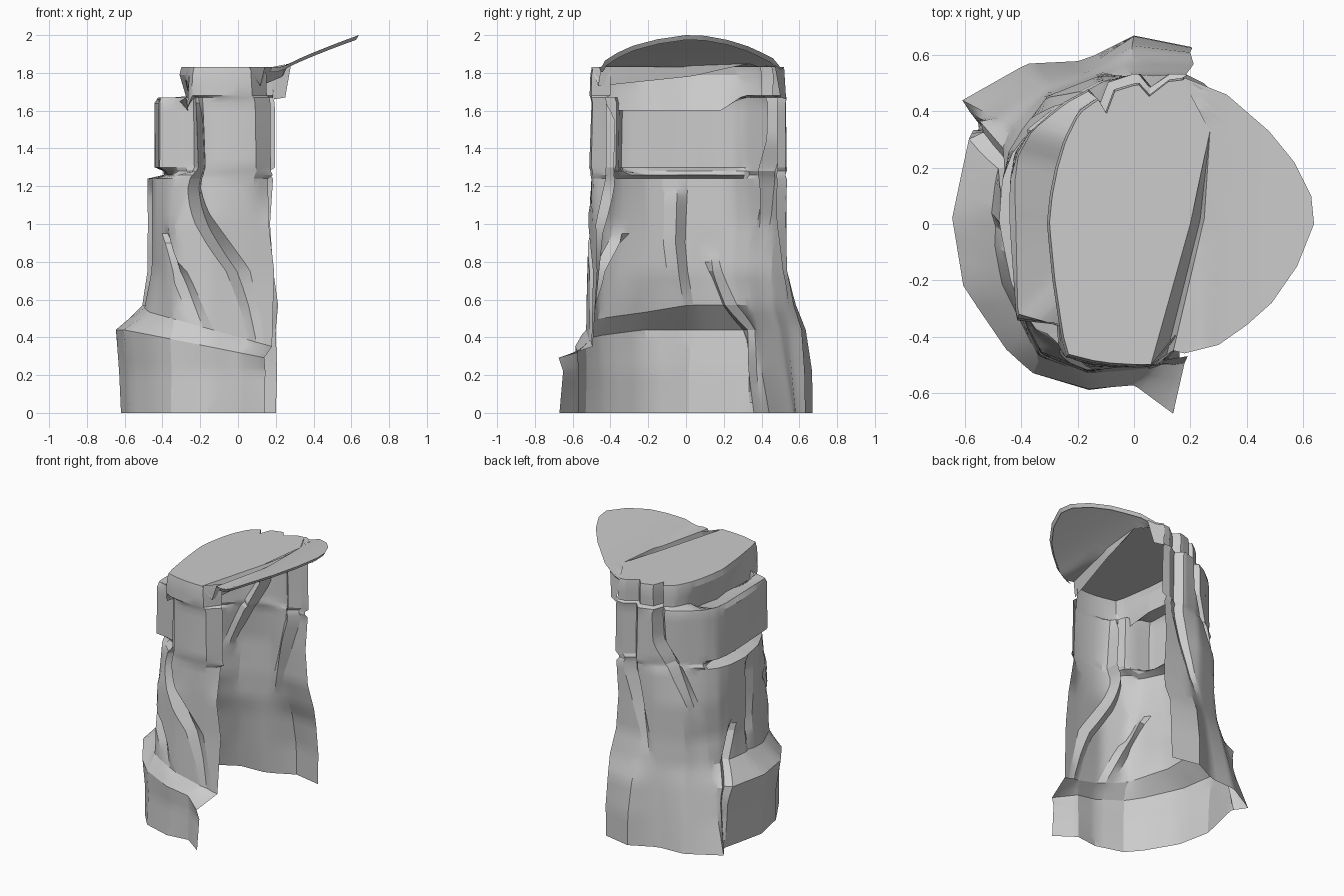
import bpy
import math
import random
from mathutils import Vector

random.seed(4)
if "Cube" in bpy.data.objects:
    bpy.data.objects.remove(bpy.data.objects["Cube"], do_unlink=True)

stone = bpy.data.materials.new("grey_stone")
stone.use_nodes = True
stone_colour = (0.6, 0.6, 0.6, 1)
stone.diffuse_color = stone_colour
stone.node_tree.nodes["Principled BSDF"].inputs["Base Color"].default_value = stone_colour


def along(points, position):
    """Point on a polyline, where whole numbers are its corners."""
    position = max(0, min(len(points) - 1, position))
    index = min(int(position), len(points) - 2)
    return Vector(points[index]).lerp(Vector(points[index + 1]), position - index)


def make_object(name, verts, faces):
    mesh = bpy.data.meshes.new(name)
    mesh.from_pydata(verts, [], faces)
    mesh.materials.append(stone)
    obj = bpy.data.objects.new(name, mesh)
    bpy.context.collection.objects.link(obj)
    bpy.ops.object.select_all(action="DESELECT")
    obj.select_set(True)
    bpy.context.view_layer.objects.active = obj
    bpy.ops.object.shade_smooth_by_angle(angle=math.radians(22))
    return obj


def make_grid(name, rows):
    """Skin equal-length rows of points with quads."""
    width = len(rows[0])
    verts = [point for row in rows for point in row]
    faces = []
    for j in range(len(rows) - 1):
        for i in range(width - 1):
            a = j * width + i
            faces.append((a + width, a + width + 1, a + 1, a))
    return make_object(name, verts, faces)


# Open outlines, from the front edge round the closed side to the back edge
base = [(.14, -.67), (0, -.57), (-.16, -.59), (-.36, -.53), (-.46, -.44),
        (-.6, -.22), (-.65, .02), (-.61, .18), (-.57, .36), (-.61, .44),
        (-.38, .57), (-.18, .58), (0, .67), (.2, .63)]
waist = [(.18, -.47), (.06, -.5), (-.16, -.52), (-.33, -.46), (-.38, -.37),
         (-.44, -.2), (-.48, 0), (-.47, .15), (-.44, .25), (-.4, .34),
         (-.3, .45), (-.12, .52), (0, .53), (.17, .53)]
block = [(.17, -.42), (.08, -.51), (-.13, -.5), (-.21, -.46), (-.24, -.36),
         (-.42, -.34), (-.44, 0), (-.44, .15), (-.42, .25), (-.37, .33),
         (-.25, .43), (-.12, .5), (0, .53), (.19, .53)]
crown = [(.15, -.4), (.06, -.51), (-.12, -.5), (-.24, -.47), (-.26, -.4),
         (-.29, -.2), (-.31, 0), (-.3, .1), (-.28, .2), (-.25, .3),
         (-.2, .4), (-.1, .47), (0, .5), (.18, .52)]

# Height, the two outlines mixed there, and the share of the second
levels = [(0, base, waist, .18), (.22, base, waist, .12), (.44, base, waist, 0),
          (.57, base, waist, .85), (.75, base, waist, 1), (1, waist, block, 0),
          (1.24, waist, block, .1), (1.26, waist, crown, .5),
          (1.28, block, crown, .3), (1.3, block, crown, 0),
          (1.64, block, crown, 0), (1.67, block, crown, .1),
          (1.68, block, crown, 1.45), (1.79, crown, block, 0)]
top_height = 1.83
ledge = range(4, 9)
gully = range(9, 12)


def ring(z, first, second, share):
    points = []
    for k in range(len(base)):
        a, b, s = first[k], second[k], share
        if 1 <= z < 1.5 and k not in ledge:
            # Front and back columns run past the ledge without a step
            a, b, s = waist[k], block[k], min(1, (z - 1) / .3)
        elif z < .8 and k in gully:
            # The back corner slopes gently down to the foot
            s = min(1, z / .68)
        elif z < .8 and k > gully[-1]:
            # The back shoulder is rounder and higher than the front one
            s = max(0, min(1, (z - .35) / .38))
        elif k not in ledge:
            s = min(1, s) if z else 0
        p = Vector(a).lerp(Vector(b), s)
        rough = .007 if 0 < z < 1.7 else 0
        p += Vector((random.uniform(-rough, rough), random.uniform(-rough, rough)))
        if k in (0, len(base) - 1) and .5 < z < 1.3:
            p.x += random.uniform(-.03, .03)
        # The shoulder above the foot sinks towards the open front edge
        sink = 0
        if p.y < 0 and .3 < z < .6:
            sink = (.2 if z < .5 else .28) * max(0, p.x + .6)
        # The recess under the crown dips behind the lip of the block
        if k in ledge and share > 1:
            sink = .08
        points.append((p.x, p.y, z - sink))
    return points


# Cracks in order round the wall: (outline position, height) going down, depth
cracks = [
    ([(3, 1.7), (2.8, 1.2), (1.6, .85), (.5, .53)], .09),
    ([(4.2, .97), (2.9, .74), (2, .54)], .045),
    ([(5.75, 1.24), (5.7, .9), (6, .45)], .04),
    ([(6.8, .86), (7.6, .6), (8.2, .35), (8.3, -.1)], .05),
    ([(11, 1.84), (10.9, 1.45), (10.2, 1.25), (9.3, .88)], .07),
    ([(12.4, 1.84), (12.4, 1.2), (12, .95), (11.2, .55)], .05),
]
crack_width = .3
fill = [6, 8, 10, 5, 12, 9, 6]


def crack_position(path, z):
    """Where a crack lies at height z; beyond its ends it keeps the end value."""
    if z >= path[0][1]:
        return path[0][0]
    for (a, top), (b, bottom) in zip(path, path[1:]):
        if z >= bottom:
            return a + (b - a) * (top - z) / (top - bottom)
    return path[-1][0]


def wall_row(points, z):
    """Sample an outline so that fixed columns follow the cracks, pressed in."""
    stops, pressed = [0], {}
    for path, depth in cracks:
        u = crack_position(path, z)
        run = (path[0][1] - z) / (path[0][1] - path[-1][1])
        if 0 <= run <= 1:
            fade = min(1, 2.5 * (1 - run))
            if path[0][1] < top_height:
                fade = min(fade, 8 * run)
            pressed[len(stops) + 1] = depth * fade
        stops += [u - crack_width, u, u + crack_width]
    stops.append(len(base) - 1)
    row = []
    for n in range(len(stops) - 1):
        p = along(points, stops[n])
        if n in pressed:
            inward = Vector((p.x + .1, p.y, 0)).normalized()
            p -= inward * pressed[n]
        row.append(p)
        count = fill[n // 3] if n % 3 == 0 else 1
        for m in range(1, count):
            row.append(along(points, stops[n] + (stops[n + 1] - stops[n]) * m / count))
    row.append(Vector(points[-1]))
    return row


# Rock wall: subdivided loft through the levels
rings = [ring(*level) for level in levels]
heights = [level[0] for level in levels] + [top_height]
rings.append([(x * .97, y * .985, top_height) for x, y, z in rings[-1]])
rows = []
for n in range(len(levels)):
    low, high = heights[n], heights[n + 1]
    steps = max(1, round((high - low) / .05))
    for s in range(steps):
        mixed = [Vector(a).lerp(Vector(b), s / steps) for a, b in zip(rings[n], rings[n + 1])]
        rows.append(wall_row(mixed, low + (high - low) * s / steps))
rows.append(wall_row(rings[-1], top_height))
make_grid("rock_wall", rows)


def lift(x):
    """Height of the overhanging slab, rising outwards."""
    t = max(0, min(1, (x - .24) / .4))
    return top_height + .17 * t ** .85


# Flat top, bounded by the wall rim and the edge of the open split
plate_edge = [(.06, -.5), (.2, 0), (.27, .33)]
wing_edge = [(.14, -.45), (.25, .02), (.27, .33)]
rim = [tuple(p) for p in rows[-1] if p.x < .055 or p.y > 0]
outline = rim + [(x, y, lift(x)) for x, y in reversed(plate_edge)]
make_object("top_plate", outline, [tuple(reversed(range(len(outline))))])

# V-shaped split between the flat top and the overhanging slab
samples = 12
split_rows = [[], [], []]
for i in range(samples + 1):
    t = 2 * i / samples
    left, right = along(plate_edge, t), along(wing_edge, t)
    middle = left.lerp(right, .7)
    drop = .05 * (2 - t)
    split_rows[0].append((left.x, left.y, lift(left.x)))
    split_rows[1].append((middle.x, middle.y, lift(middle.x) - drop))
    split_rows[2].append((right.x, right.y, lift(right.x)))
make_grid("top_split", split_rows)

# Overhanging slab with a thin turned-down lip
wing_inner = wing_edge + [tuple(rows[-1][-1].xy)]
wing_outer = [(.18, -.46), (.3, -.43), (.4, -.36), (.49, -.28), (.58, -.15),
              (.64, 0), (.63, .1), (.57, .22), (.48, .33), (.33, .46), (.18, .52)]
samples, bands = 30, 6
wing_rows = []
for j in range(bands + 1):
    row = []
    for i in range(samples + 1):
        inner = along(wing_inner, 3 * i / samples)
        p = inner.lerp(along(wing_outer, 10 * i / samples), j / bands)
        row.append((p.x, p.y, lift(p.x)))
    wing_rows.append(row)
wing_rows.append([(x - .015, y * .98, z - .025) for x, y, z in wing_rows[-1]])
make_grid("overhanging_slab", wing_rows)

# Torn flap hanging from the slab at the back edge
flap_top = [(.17, .52, 1.82), (.28, .47, 1.84)]
flap_low = [(.19, .53, 1.66), (.25, .5, 1.67)]
make_grid("hanging_flap", [flap_low, flap_top])
